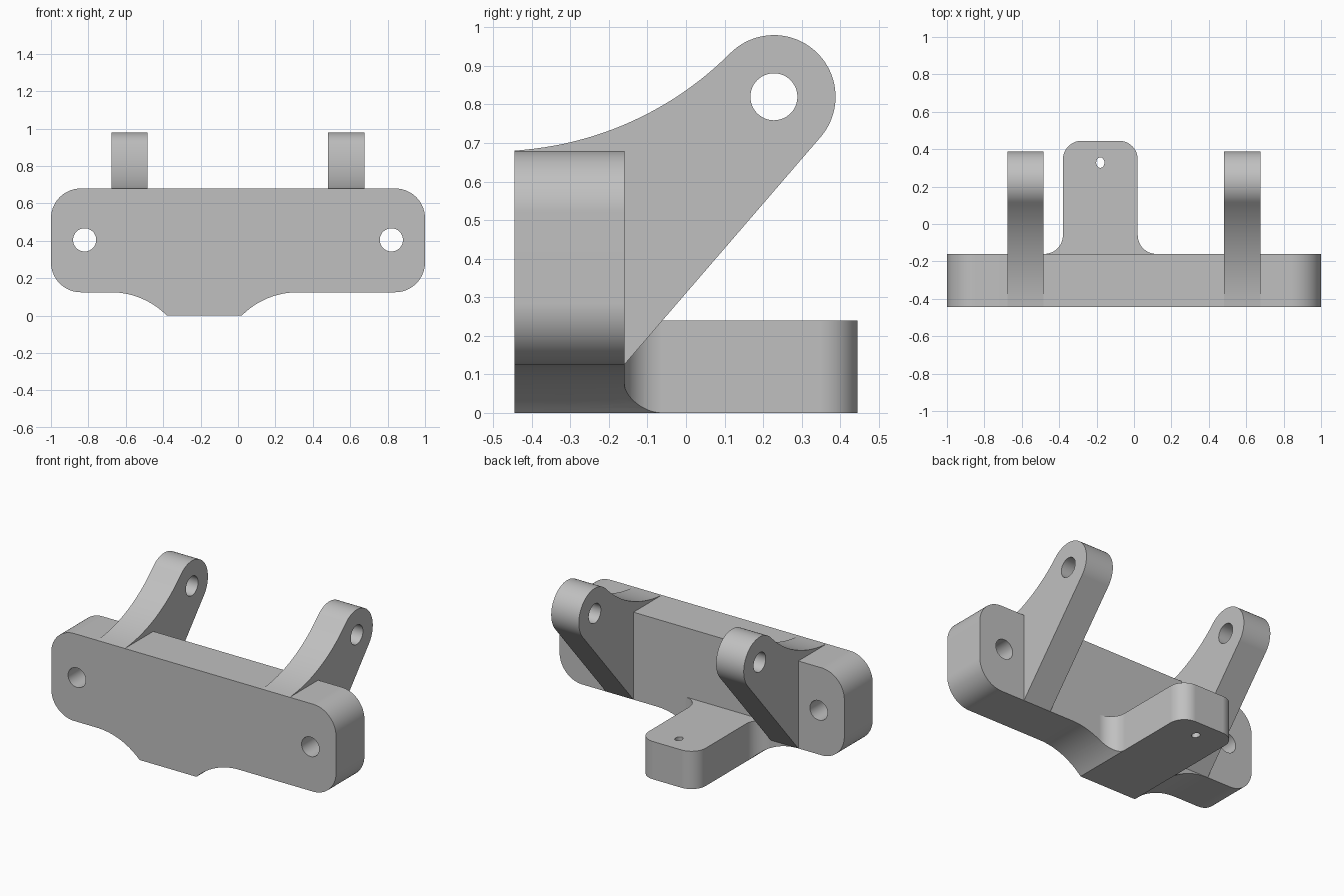
import bpy
import bmesh
from math import sin, cos, radians, degrees, atan2, asin, hypot

cube = bpy.data.objects.get("Cube")
if cube:
    bpy.data.objects.remove(cube, do_unlink=True)

grey = bpy.data.materials.new("plain grey")
grey.use_nodes = True
colour = (0.53, 0.53, 0.53, 1)
grey.diffuse_color = colour
grey.node_tree.nodes["Principled BSDF"].inputs["Base Color"].default_value = colour


def arc(cu, cv, r, start, end, n=18, rv=None):
    """Points on an arc, angles in degrees; rv gives an ellipse."""
    angles = [radians(start + (end - start) * i / n) for i in range(n + 1)]
    return [(cu + r * cos(a), cv + (rv or r) * sin(a)) for a in angles]


def circle(cu, cv, r, rv=None):
    return arc(cu, cv, r, 0, 360, 48, rv)[:-1]


def prism(name, outline, axis, low, high):
    """Extrude a flat outline along an axis."""
    place = {"x": lambda u, v, w: (w, u, v),
             "y": lambda u, v, w: (u, w, v),
             "z": lambda u, v, w: (u, v, w)}[axis]
    bm = bmesh.new()
    ends = [[bm.verts.new(place(u, v, w)) for u, v in outline] for w in (low, high)]
    for ring in ends:
        bm.faces.new(ring)
    count = len(outline)
    for i in range(count):
        j = (i + 1) % count
        bm.faces.new((ends[0][i], ends[0][j], ends[1][j], ends[1][i]))
    bmesh.ops.recalc_face_normals(bm, faces=bm.faces[:])
    mesh = bpy.data.meshes.new(name)
    bm.to_mesh(mesh)
    bm.free()
    mesh.materials.append(grey)
    obj = bpy.data.objects.new(name, mesh)
    bpy.context.collection.objects.link(obj)
    return obj


def activate(obj):
    bpy.ops.object.select_all(action="DESELECT")
    obj.select_set(True)
    bpy.context.view_layer.objects.active = obj


def combine(target, tool, operation):
    """Apply a boolean and discard the tool."""
    activate(target)
    mod = target.modifiers.new("combine", "BOOLEAN")
    mod.operation = operation
    mod.solver = "EXACT"
    mod.object = tool
    bpy.ops.object.modifier_apply(modifier=mod.name)
    bpy.data.objects.remove(tool, do_unlink=True)


# Plate outline: rounded corners and a flared foot underneath
FRONT, BACK, BOTTOM, TOP = -0.445, -0.16, 0.125, 0.68
R = 0.16
FLARE = 0.4225
flare_z = BOTTOM - FLARE
flare_angle = degrees(atan2(-flare_z, 0.3))
plate_outline = (
    arc(1 - R, BOTTOM + R, R, -90, 0)
    + arc(1 - R, TOP - R, R, 0, 90)
    + arc(R - 1, TOP - R, R, 90, 180)
    + arc(R - 1, BOTTOM + R, R, 180, 270)
    + arc(-0.68, flare_z, FLARE, 90, flare_angle)
    + arc(0.32, flare_z, FLARE, 180 - flare_angle, 90))
bracket = prism("bracket", plate_outline, "y", FRONT, BACK)

# Rear tongue with filleted root, trimmed to the flared foot
tongue_outline = (
    [(-0.48, -0.3), (0.12, -0.3)]
    + arc(0.12, -0.06, 0.1, 270, 180)
    + arc(-0.08, 0.345, 0.1, 0, 90)
    + arc(-0.28, 0.345, 0.1, 90, 180)
    + arc(-0.48, -0.06, 0.1, 0, -90))
tongue = prism("tongue", tongue_outline, "z", -0.1, 0.24)
combine(tongue, prism("trim", plate_outline, "y", -1, 1), "INTERSECT")
combine(bracket, tongue, "UNION")

# Pair of raised arms: concave upper edge, round eye, straight lower edge
EYE_Y, EYE_Z, EYE_R = 0.228, 0.82, 0.16
SWEEP = 0.868
reach = (SWEEP + EYE_R) * cos(radians(45))
sweep_y, sweep_z = EYE_Y - reach, EYE_Z + reach
sweep_start = degrees(atan2(TOP - sweep_z, FRONT - sweep_y))
dy, dz = EYE_Y - BACK, EYE_Z - BOTTOM
tangent = degrees(atan2(dz, dy) - asin(EYE_R / hypot(dy, dz))) - 90
arm_outline = (
    [(BACK, BOTTOM), (-0.25, 0.3), (FRONT, TOP)]
    + arc(sweep_y, sweep_z, SWEEP, sweep_start, -45, 24)[1:]
    + arc(EYE_Y, EYE_Z, EYE_R, 135, tangent, 40)[1:])
for x in (-0.58, 0.578):
    combine(bracket, prism("arm", arm_outline, "x", x - 0.097, x + 0.097), "UNION")

# Bolt holes, pivot holes and the small tongue hole
for x in (-0.82, 0.82):
    combine(bracket, prism("bolt_hole", circle(x, 0.405, 0.062), "y", -0.6, 0), "DIFFERENCE")
combine(bracket, prism("pivot_hole", circle(EYE_Y, EYE_Z, 0.061), "x", -1, 1), "DIFFERENCE")
combine(bracket, prism("tongue_hole", circle(-0.18, 0.328, 0.022, 0.028), "z", -0.2, 0.4),
        "DIFFERENCE")

# Smooth curved faces, keeping edges crisp
activate(bracket)
bpy.ops.object.shade_smooth_by_angle(angle=radians(25))
weighted = bracket.modifiers.new("even shading", "WEIGHTED_NORMAL")
weighted.keep_sharp = True
